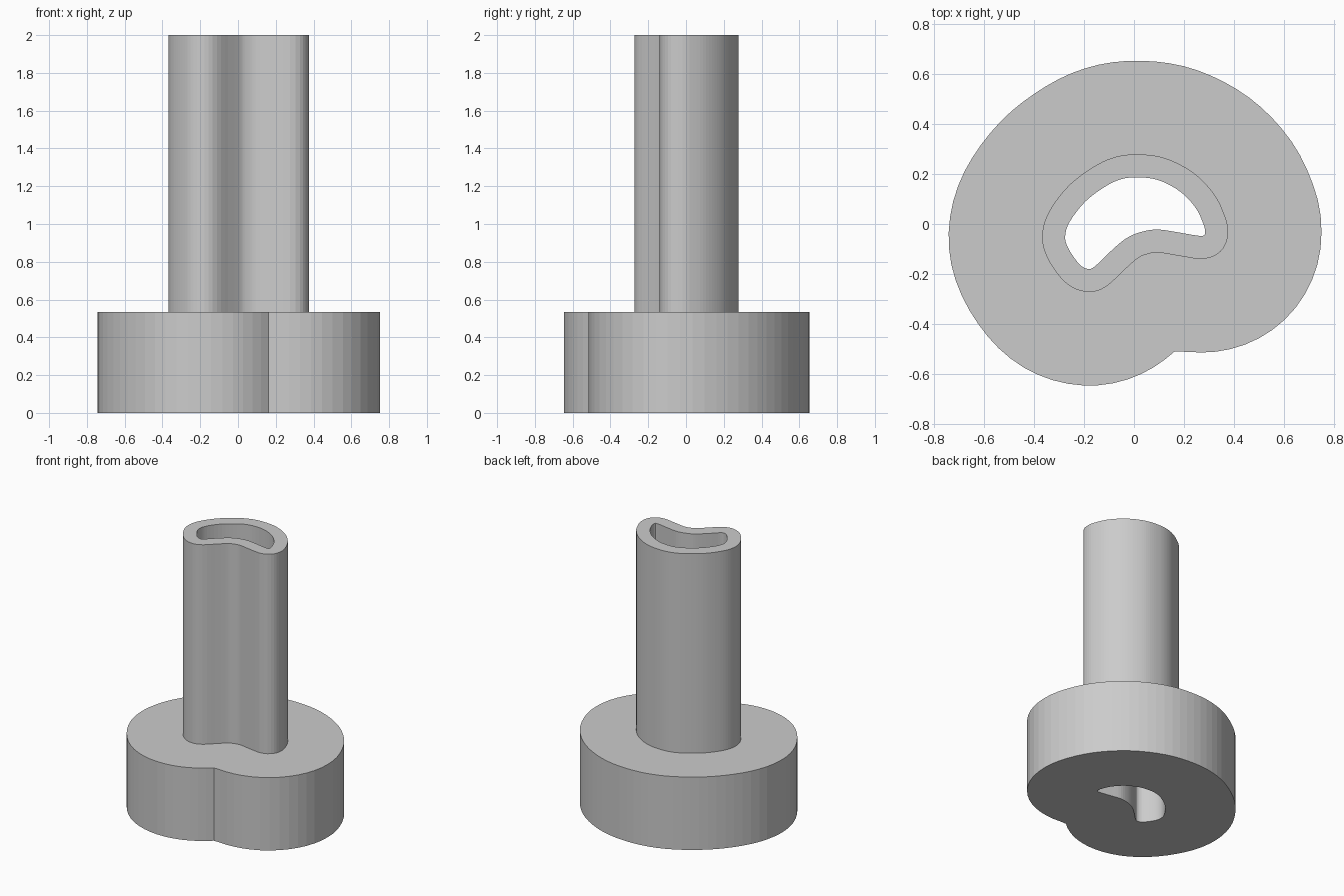
import bpy, bmesh, math
from mathutils import Vector

cube = bpy.data.objects.get("Cube")
if cube:
    bpy.data.objects.remove(cube, do_unlink=True)

FLANGE_TOP, STEM_TOP = 0.535, 2.0

# Bore outline: a bent teardrop, clockwise from the back
BORE = [(0.02, 0.187), (0.10, 0.175), (0.185, 0.13), (0.247, 0.065), (0.278, 0.0),
        (0.284, -0.03), (0.272, -0.048), (0.185, -0.035), (0.095, -0.022),
        (0.025, -0.033), (-0.035, -0.06), (-0.105, -0.12), (-0.157, -0.17),
        (-0.185, -0.18), (-0.22, -0.16), (-0.262, -0.10), (-0.276, -0.05),
        (-0.257, 0.01), (-0.195, 0.09), (-0.115, 0.15), (-0.05, 0.18)]


def smooth_loop(points, steps):
    """Closed Catmull-Rom curve through the points."""
    pts = [Vector(p) for p in points]
    n, out = len(pts), []
    for i in range(n):
        a, b, c, d = (pts[(i + k) % n] for k in (-1, 0, 1, 2))
        for s in range(steps):
            t = s / steps
            out.append(b + 0.5 * t * (c - a + t * (2 * a - 5 * b + 4 * c - d
                                                   + t * (3 * (b - c) + d - a))))
    return out


def offset_loop(loop, radius, count, start):
    """Outer outline of a disc swept round the loop, sampled by angle."""
    out = []
    for i in range(count):
        angle = start + math.tau * i / count
        ray = Vector((math.cos(angle), math.sin(angle)))
        reach = 0
        for p in loop:
            along = p.dot(ray)
            gap = radius ** 2 - (p.length_squared - along ** 2)
            if gap > 0:
                reach = max(reach, along + math.sqrt(gap))
        out.append(ray * reach)
    return out


def ring(bm, loop, z):
    return [bm.verts.new((p.x, p.y, z)) for p in loop]


def wall(bm, loop, z0, z1):
    low, high = ring(bm, loop, z0), ring(bm, loop, z1)
    for i in range(len(loop)):
        bm.faces.new((low[i - 1], low[i], high[i], high[i - 1]))


def cap(bm, outer, inner, z):
    edges = []
    for loop in (outer, inner):
        verts = ring(bm, loop, z)
        edges += [bm.edges.new((verts[i - 1], verts[i])) for i in range(len(verts))]
    bmesh.ops.triangle_fill(bm, edges=edges, use_beauty=True, normal=(0, 0, 1))


dense = smooth_loop(BORE, 12)
bore = smooth_loop(BORE, 4)
stem = offset_loop(dense, 0.092, 120, 0)
flange = offset_loop(dense, 0.467, 72, math.radians(-72.4))  # starts at the notch

bm = bmesh.new()
# Flange
wall(bm, flange, 0, FLANGE_TOP)
cap(bm, flange, bore, 0)
cap(bm, flange, stem, FLANGE_TOP)
# Stem and through bore
wall(bm, stem, FLANGE_TOP, STEM_TOP)
wall(bm, bore, 0, STEM_TOP)
cap(bm, stem, bore, STEM_TOP)
bmesh.ops.remove_doubles(bm, verts=bm.verts, dist=0.0001)
bmesh.ops.recalc_face_normals(bm, faces=bm.faces)

mesh = bpy.data.meshes.new("flanged_tube")
bm.to_mesh(mesh)
bm.free()
tube = bpy.data.objects.new("flanged_tube", mesh)
bpy.context.collection.objects.link(tube)

# Plain grey
grey = bpy.data.materials.new("grey")
grey.use_nodes = True
colour = (0.6, 0.6, 0.6, 1)
grey.diffuse_color = colour
grey.node_tree.nodes["Principled BSDF"].inputs["Base Color"].default_value = colour
mesh.materials.append(grey)
